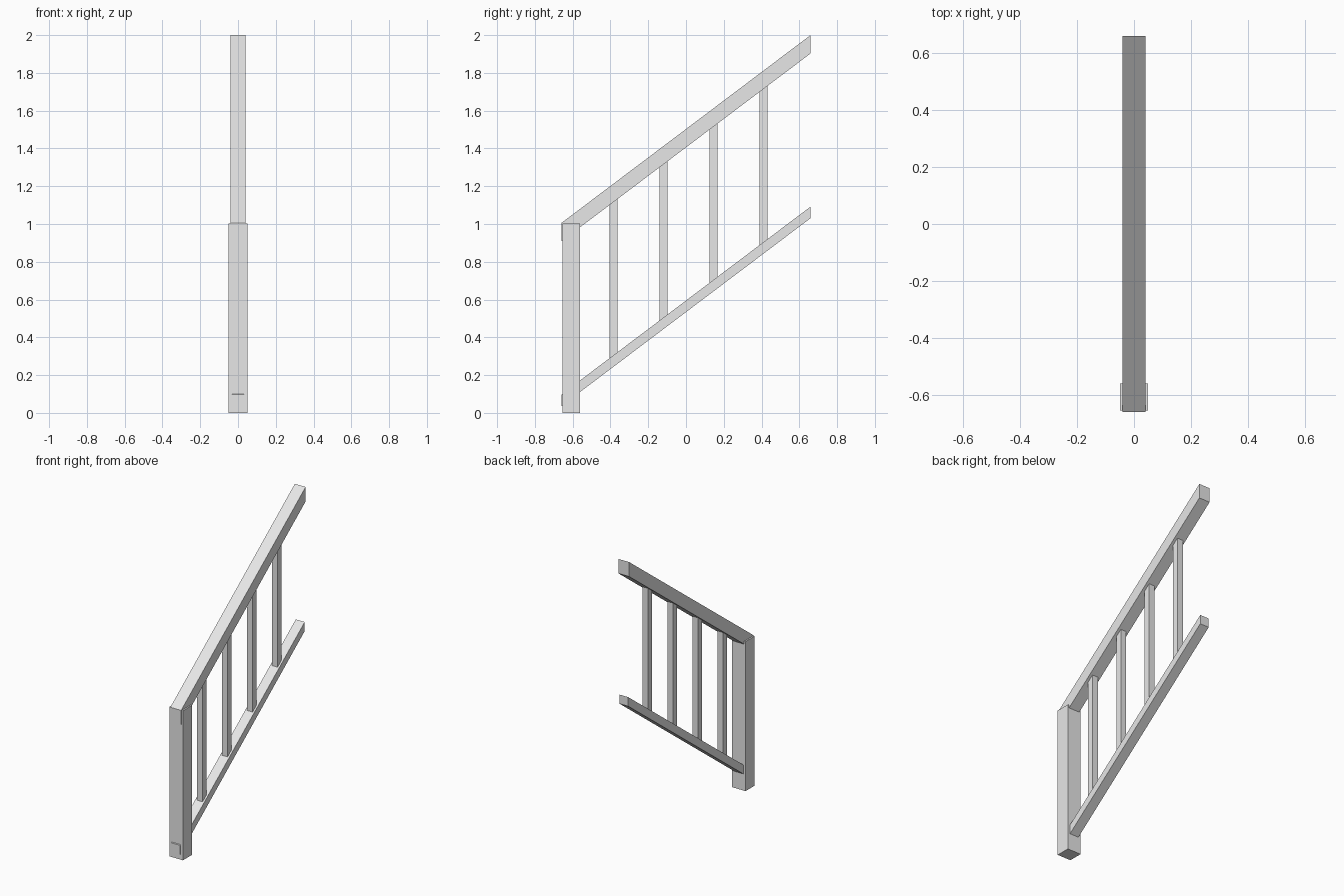
import bpy
import bmesh

if "Cube" in bpy.data.objects:
    bpy.data.objects.remove(bpy.data.objects["Cube"], do_unlink=True)

grey = bpy.data.materials.new("light_grey")
grey.use_nodes = True
grey.diffuse_color = (0.8, 0.8, 0.8, 1)
grey.node_tree.nodes["Principled BSDF"].inputs["Base Color"].default_value = (0.8, 0.8, 0.8, 1)

END = 0.66          # half length of the rails
SLOPE = 0.754       # rise over run of the stair


def bar(name, half_width, y0, y1, bottom, top):
    """Upright-sided bar whose underside and top follow functions of y."""
    bm = bmesh.new()
    outline = [(y0, bottom(y0)), (y1, bottom(y1)), (y1, top(y1)), (y0, top(y0))]
    face = bm.faces.new([bm.verts.new((-half_width, y, z)) for y, z in outline])
    side = bmesh.ops.extrude_face_region(bm, geom=[face])["geom"]
    verts = [v for v in side if isinstance(v, bmesh.types.BMVert)]
    bmesh.ops.translate(bm, verts=verts, vec=(2 * half_width, 0, 0))
    bmesh.ops.recalc_face_normals(bm, faces=bm.faces)
    mesh = bpy.data.meshes.new(name)
    bm.to_mesh(mesh)
    bm.free()
    mesh.materials.append(grey)
    bpy.context.collection.objects.link(bpy.data.objects.new(name, mesh))


def incline(start):
    """Line parallel to the stair, at the given height at the front end."""
    return lambda y: start + SLOPE * (y + END)


def level(z):
    return lambda y: z


rail_under, rail_top = incline(0.908), incline(1.005)
lower_under, lower_top = incline(0.036), incline(0.097)

# Sloping rails
bar("handrail", 0.04, -END, END, rail_under, rail_top)
bar("lower_rail", 0.033, -END, END, lower_under, lower_top)

# Newel post at the foot of the stair
bar("newel_post", 0.05, -0.655, -0.56, level(0), level(1.003))

# Balusters cut flush to both rails
for i in range(4):
    y = -0.384 + 0.265 * i
    bar(f"baluster_{i + 1}", 0.021, y - 0.021, y + 0.021, lower_top, rail_under)
